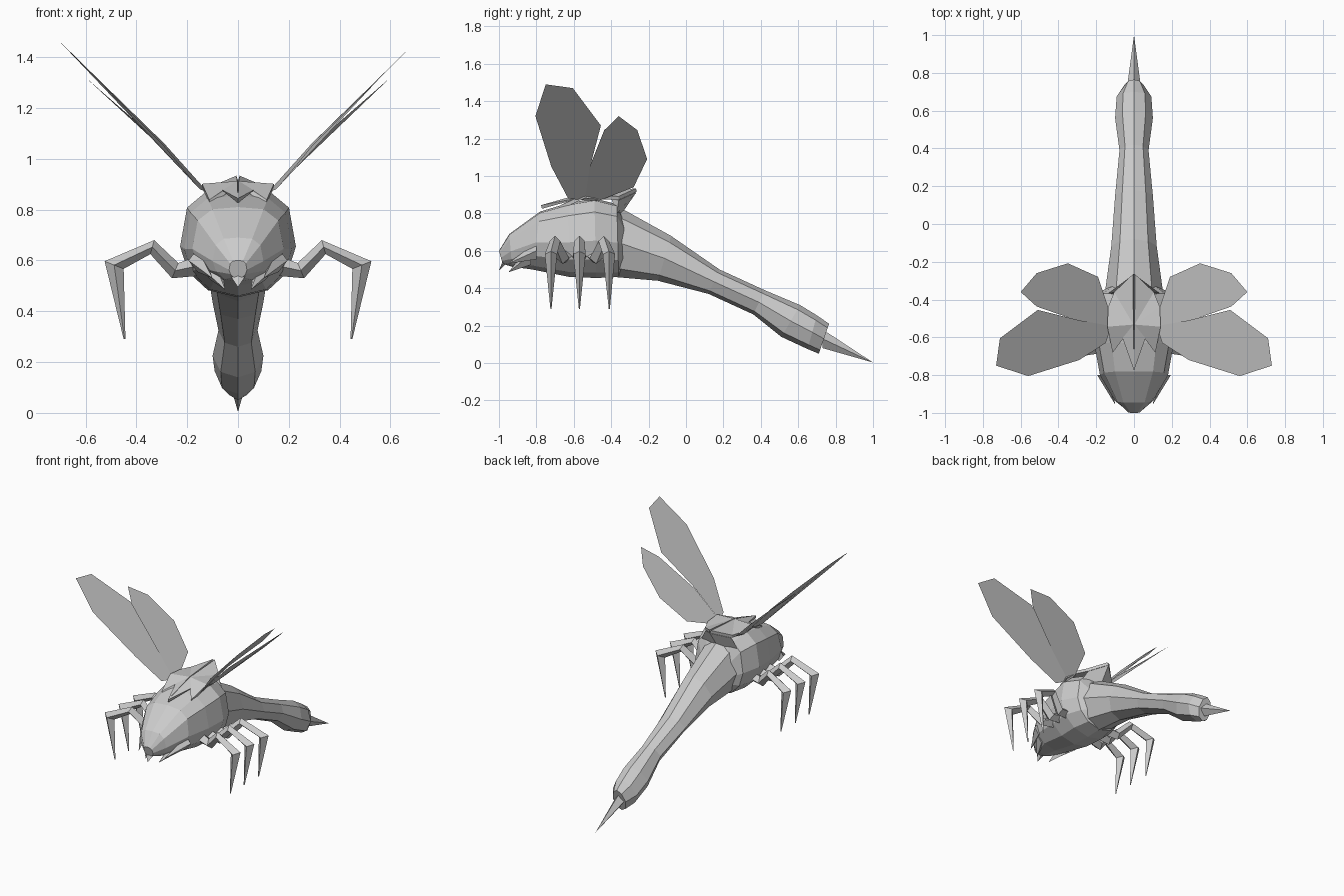
import bpy
from mathutils import Vector

if "Cube" in bpy.data.objects:
    bpy.data.objects.remove(bpy.data.objects["Cube"])


def make(name, verts, faces, mirror=False, thick=0):
    me = bpy.data.meshes.new(name)
    me.from_pydata([tuple(v) for v in verts], [], faces)
    ob = bpy.data.objects.new(name, me)
    bpy.context.collection.objects.link(ob)
    if thick:
        ob.modifiers.new("thickness", 'SOLIDIFY').thickness = thick
    if mirror:
        ob.modifiers.new("mirror", 'MIRROR').use_clip = False
    return ob


def loft(name, rings, mirror=False):
    n = len(rings[0])
    verts = [v for r in rings for v in r]
    faces = [(i * n + j, i * n + (j + 1) % n, (i + 1) * n + (j + 1) % n, (i + 1) * n + j)
             for i in range(len(rings) - 1) for j in range(n)]
    faces += [tuple(range(n))[::-1], tuple(range(len(verts) - n, len(verts)))]
    return make(name, verts, faces, mirror)


def section(top, bottom, width, level, shape):
    """Symmetric ring between a top and a bottom (y, z) point, widest at 'level' of its height."""
    right = []
    for fx, fz in shape:
        t = level + (1 - level) * fz if fz > 0 else level * (1 + fz)
        y = bottom[0] + (top[0] - bottom[0]) * t
        z = bottom[1] + (top[1] - bottom[1]) * t
        right.append((fx * width, y, z))
    return right + [(-x, y, z) for x, y, z in right[-2:0:-1]]


def spike(name, base, tip, rx, rz, mirror=False):
    b = Vector(base)
    ring = [b + Vector(o) for o in ((rx, 0, 0), (0, 0, rz), (-rx, 0, 0), (0, 0, -rz))]
    faces = [(i, (i + 1) % 4, 4) for i in range(4)] + [(3, 2, 1, 0)]
    return make(name, ring + [Vector(tip)], faces, mirror)


# Head and thorax shell
shell = [(0, 1), (.56, .95), (.88, .68), (1, 0), (.86, -.5), (.52, -.86), (0, -1)]
head = [(-1.0, -.98, .60, .53, .035), (-.945, -.93, .69, .515, .10), (-.78, -.82, .81, .50, .18),
        (-.63, -.62, .855, .46, .212), (-.49, -.48, .88, .455, .228),
        (-.37, -.36, .85, .46, .185), (-.33, -.33, .76, .50, .13)]
loft("thorax_and_head", [section((yt, zt), (yb, zb), w, .47, shell)
                         for yt, yb, zt, zb, w in head])

# Abdomen with bulging end
oval = [(0, 1), (.62, .72), (1, 0), (.68, -.75), (0, -1)]
abdomen = [(-.36, .835, -.38, .46, .155), (-.08, .68, -.15, .44, .12), (.18, .50, .12, .37, .10),
           (.42, .39, .36, .26, .077), (.61, .31, .51, .14, .10),
           (.70, .255, .65, .075, .092), (.765, .21, .71, .05, .05)]
loft("abdomen", [section((yt, zt), (yb, zb), w, .5, oval) for yt, zt, yb, zb, w in abdomen])
spike("stinger", (0, .73, .13), (0, 1.0, .003), .036, .05)

# Back plate with jagged front and raised rear point
plate = [(0, -.53, .893), (0, -.77, .825), (.055, -.59, .875), (.11, -.675, .82), (.14, -.54, .882),
         (.135, -.44, .875), (.10, -.36, .872), (0, -.265, .915)]
make("back_plate", plate, [(0, i, i + 1) for i in range(1, 7)], True, -.02)
make("rear_crest", [(0, -.265, .913), (.10, -.36, .87), (.14, -.37, .80), (0, -.35, .79), (0, -.40, .88)],
     [(0, 1, 4), (0, 3, 2, 1), (1, 2, 4)], True)

# Mouth parts
spike("beak", (0, -.94, .60), (0, -1.0, .495), .07, .05)
spike("mandible", (.11, -.83, .58), (.05, -.95, .485), .045, .055, True)
spike("cheek_fang", (.16, -.80, .60), (.10, -.955, .53), .035, .045, True)

# Three pairs of legs: upper and lower outline in x, z
upper = [(.15, .62), (.235, .59), (.33, .68), (.525, .597), (.45, .29)]
lower = [(.15, .54), (.26, .53), (.345, .625), (.45, .567), (.443, .29)]
half = [.04, .035, .028, .033, .003]
for name, ys in (("front_leg", (-.64, -.66, -.70, -.722, -.722)),
                 ("middle_leg", (-.57,) * 5),
                 ("hind_leg", (-.50, -.48, -.44, -.412, -.41))):
    rings = []
    for (ux, uz), (lx, lz), h, y in zip(upper, lower, half, ys):
        mx, mz = (ux + lx) / 2, (uz + lz) / 2
        rings.append([(ux, y, uz), (mx, y + h, mz), (lx, y, lz), (mx, y - h, mz)])
    loft(name, rings, True)

# Flat tilted wings
fore = [(.12, -.54, .87), (.15, -.63, .88), (.29, -.72, 1.05), (.56, -.805, 1.32), (.73, -.75, 1.49),
        (.71, -.605, 1.47), (.51, -.455, 1.27), (.29, -.51, 1.06)]
hind = [(.12, -.54, .87), (.29, -.515, 1.05), (.515, -.437, 1.245), (.60, -.36, 1.32), (.515, -.26, 1.245),
        (.35, -.208, 1.09), (.19, -.28, .94), (.13, -.46, .87)]
for name, outline in (("fore_wing", fore), ("hind_wing", hind)):
    make(name, outline, [tuple(range(len(outline)))], True)
